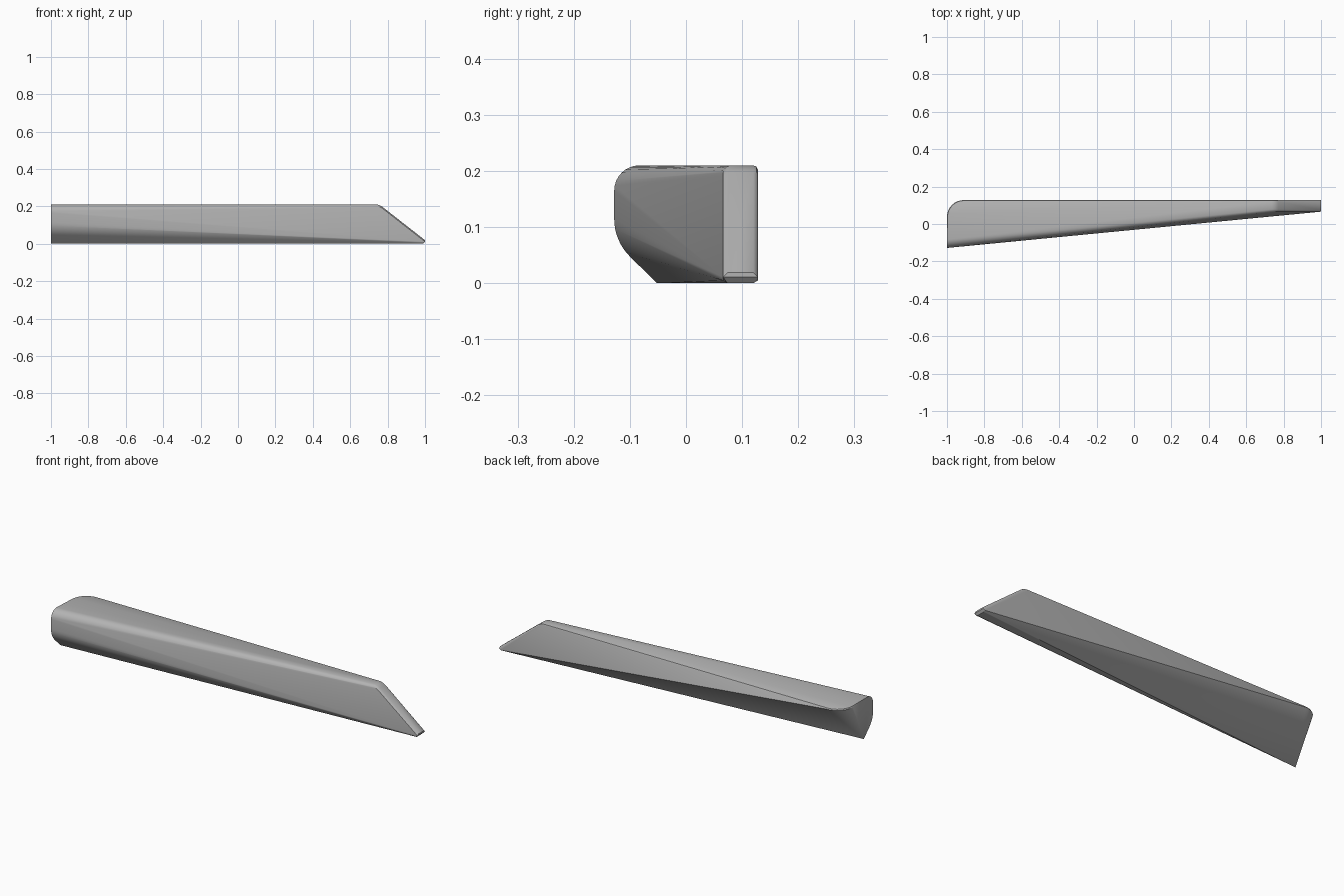
import bpy, bmesh, math

old = bpy.data.objects.get("Cube")
if old:
    bpy.data.objects.remove(old)

HEIGHT, HALF = 0.21, 0.128      # overall height, half depth
EDGE = 0.008                    # small edge rounding

grey = bpy.data.materials.new("plain grey")
grey.use_nodes = True
colour = (0.45, 0.45, 0.45, 1)
grey.diffuse_color = colour
grey.node_tree.nodes["Principled BSDF"].inputs["Base Color"].default_value = colour


def arc(cu, cv, r, start, end, steps=8):
    """Points on a circular arc, angles in degrees."""
    angles = [math.radians(start + (end - start) * i / steps) for i in range(steps + 1)]
    return [(cu + r * math.cos(a), cv + r * math.sin(a)) for a in angles]


points = []

# Blunt end: rounded front profile running down to the lower edge
profile = arc(-HALF + 0.045, HEIGHT - 0.045, 0.045, 90, 180)
profile += arc(-HALF + 0.095, 0.115, 0.095, 180, 225)
profile += [(-0.052, 0.0)]
points += [(-1.0, y, z) for y, z in profile]

# Rounded back corner of the top, with a softened rim
for r, z in ((0.09, HEIGHT - EDGE), (0.087, HEIGHT - EDGE * 0.3), (0.082, HEIGHT)):
    points += [(x, y, z) for x, y in arc(-0.91, HALF - 0.09, r, 90, 180)]

# Shoulder where the top turns down into the slope
for y, inset in ((0.066, EDGE), (0.072, EDGE * 0.3), (0.078, 0.0),
                 (HALF - EDGE, 0.0), (HALF - EDGE * 0.3, EDGE * 0.3), (HALF, EDGE)):
    points += [(x, y, z - inset) for x, z in arc(0.735, HEIGHT - 0.06, 0.06, 90, 52, 5)]

# Slender tip: small section with clipped corners
for y, inset in ((0.066, EDGE), (0.074, 0.0), (HALF - EDGE, 0.0), (HALF, EDGE)):
    points += [(1.0, y, 0.019 - inset), (0.99, y, inset * 0.6)]

# Wrap the sections in one tight skin
bm = bmesh.new()
for p in points:
    bm.verts.new(p)
hull = bmesh.ops.convex_hull(bm, input=bm.verts)
loose = {v for v in hull["geom_interior"] + hull["geom_unused"]
         if isinstance(v, bmesh.types.BMVert) and not v.link_faces}
bmesh.ops.delete(bm, geom=list(loose), context='VERTS')
bmesh.ops.dissolve_limit(bm, angle_limit=math.radians(0.3), verts=bm.verts, edges=bm.edges)
bmesh.ops.recalc_face_normals(bm, faces=bm.faces)

mesh = bpy.data.meshes.new("tapered_wedge")
bm.to_mesh(mesh)
bm.free()
mesh.materials.append(grey)
wedge = bpy.data.objects.new("tapered_wedge", mesh)
bpy.context.collection.objects.link(wedge)

# Smooth rounded areas, crisp main edges
bpy.ops.object.select_all(action='DESELECT')
wedge.select_set(True)
bpy.context.view_layer.objects.active = wedge
bpy.ops.object.shade_smooth_by_angle(angle=math.radians(30))
